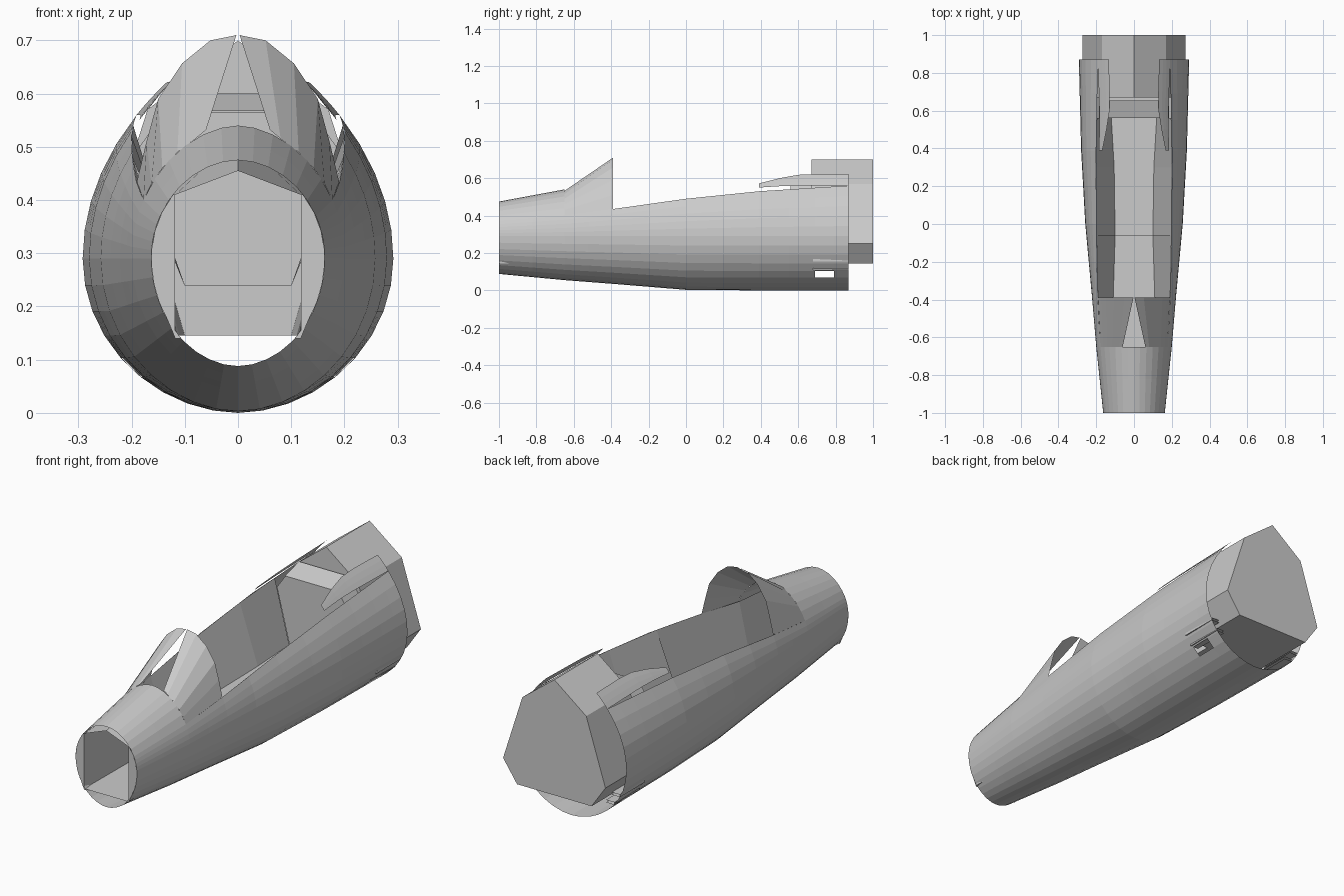
import bpy, bmesh
from math import sin, cos, asin, radians, pi

cube = bpy.data.objects.get("Cube")
if cube:
    bpy.data.objects.remove(cube, do_unlink=True)

grey = bpy.data.materials.new("primer_grey")
grey.use_nodes = True
grey.diffuse_color = (0.6, 0.6, 0.6, 1)
grey.node_tree.nodes["Principled BSDF"].inputs["Base Color"].default_value = (0.6, 0.6, 0.6, 1)

MID = 0.29
# Stations: y, half width, bottom, virtual top, sill height, fullness of the upper half
STATIONS = [(-1, .163, .088, .475, .37, 1.05), (-.65, .2, .055, .54, .4, 1.1),
            (-.39, .222, .035, .62, .435, 1.4), (0, .258, .003, .66, .49, 1.5),
            (.39, .28, 0, .7, .53, 1.6), (.87, .292, 0, .71, .56, 1.6)]


def station(y):
    """Interpolate the fuselage section at y."""
    for a, b in zip(STATIONS, STATIONS[1:]):
        if y <= b[0]:
            t = (y - a[0]) / (b[0] - a[0])
            return [p + (q - p) * t for p, q in zip(a, b)]
    return list(STATIONS[-1])


def skin(y, z):
    """Point on the left skin at y and height z."""
    _, w, low, top, _, e = station(y)
    if z < MID:
        s, e = (MID - z) / (MID - low), 1.05
    else:
        s = (z - MID) / (top - MID)
    return (w * max(0, 1 - min(1, s) ** 2) ** (e / 2), y, z)


def finish(name, bm, mirror=True):
    if mirror:
        geo = bm.verts[:] + bm.edges[:] + bm.faces[:]
        copy = bmesh.ops.duplicate(bm, geom=geo)["geom"]
        verts = [g for g in copy if isinstance(g, bmesh.types.BMVert)]
        for v in verts:
            v.co.x *= -1
        bmesh.ops.reverse_faces(bm, faces=[g for g in copy if isinstance(g, bmesh.types.BMFace)])
        bmesh.ops.remove_doubles(bm, verts=bm.verts, dist=0.0005)
    bmesh.ops.recalc_face_normals(bm, faces=bm.faces)
    mesh = bpy.data.meshes.new(name)
    bm.to_mesh(mesh)
    bm.free()
    mesh.materials.append(grey)
    obj = bpy.data.objects.new(name, mesh)
    bpy.context.collection.objects.link(obj)
    return obj


def loft(name, rings, skip=None):
    """Skin a row of equal-length half sections and mirror the result."""
    bm = bmesh.new()
    rows = [[bm.verts.new(p) for p in ring] for ring in rings]
    for a, b in zip(rows, rows[1:]):
        for i in range(len(a) - 1):
            f = bm.faces.new((a[i], a[i + 1], b[i + 1], b[i]))
            if skip and skip(f.calc_center_median()):
                bm.faces.remove(f)
    return finish(name, bm)


def prism(name, outline, y0, y1):
    """Closed symmetric solid: half outline runs from top to bottom."""
    pts = outline + [(-x, z) for x, z in reversed(outline) if x > 0]
    bm = bmesh.new()
    f = bm.faces.new([bm.verts.new((x, y0, z)) for x, z in pts])
    ext = bmesh.ops.extrude_face_region(bm, geom=[f])["geom"]
    for v in ext:
        if isinstance(v, bmesh.types.BMVert):
            v.co.y = y1
    if not any(abs(g.calc_center_median().y - y0) < 1e-5 for g in bm.faces):
        bm.faces.new([v for v in bm.verts if abs(v.co.y - y0) < 1e-5])
    return finish(name, bm, False)


# Fuselage skin from keel up to the sill, with a slot low on each rear side
def skin_ring(y):
    low, sill = station(y)[2], station(y)[4]
    ring = [skin(y, MID - (MID - low) * cos(radians(10 * i))) for i in range(10)]
    return ring + [skin(y, MID + (sill - MID) * i / 5) for i in range(1, 6)]


ys = [-1, -.82, -.65, -.52, -.39, -.2, 0, .2, .39, .55, .69, .79, .87]
loft("fuselage_skin", [skin_ring(y) for y in ys],
     lambda c: .69 < c.y < .79 and .07 < c.z < .105)

# Upper nose deck ahead of the windscreen
def nose_ring(y):
    _, _, _, top, sill, _ = station(y)
    start = asin((sill - MID) / (top - MID))
    return [skin(y, MID + (top - MID) * sin(start + (pi / 2 - start) * i / 6)) for i in range(7)]


loft("nose_deck", [nose_ring(y) for y in (-1, -.82, -.65)])

# Windscreen hood, open in a triangle at the front
foot = [skin(-.65, z) for z in (.4, .43, .46, .49, .515)] + [(.06, -.65, .532)]
arch = [(x, -.39, z) for x, z in
        ((.19, .435), (.172, .51), (.15, .59), (.105, .657), (.052, .7), (.003, .71))]
loft("windscreen_hood", [foot, arch])

# Side fairings beside the headrest
fairing = [(.39, .55, .572), (.5, .557, .6), (.6, .56, .618), (.69, .56, .622), (.87, .56, .622)]
loft("rear_fairing", [[skin(y, a + (b - a) * i / 3) for i in range(4)] for y, a, b in fairing])

# Front ring plates closing the sides of the nose
edge = [skin(-1, .14 + .27 * i / 8) for i in range(9)]
loft("nose_plate", [edge, [(.118, -1, p[2]) for p in edge]])

# Cockpit tub: inner walls leaning in to the floor
tub = [[(.118, -1, .145), (.118, -1, .41)], [(.114, -.65, .145), (.172, -.65, .4)]]
for y, x, z in ((-.39, .11, .145), (-.06, .1, .145), (-.06, .1, .24), (.3, .105, .24), (.56, .12, .24)):
    sx, _, sz = skin(y, station(y)[4])
    tub.append([(x, y, z), (sx, y, sz)])
loft("cockpit_wall", tub)

# Floor with a raised seat step
loft("cockpit_floor", [[(0, r[0][1], r[0][2]), r[0]] for r in tub])

# Ceiling inside the nose
loft("nose_ceiling", [[(.118, -1, .41), (0, -1, .455)], [(.172, -.65, .4), (0, -.65, .52)]])

# Seat bulkhead and the large rear block
prism("seat_bulkhead", [(.14, .565), (.185, .5), (.118, .24), (.118, .145)], .56, .68)
prism("rear_block", [(0, .7), (.17, .57), (.272, .252), (.198, .145)], .67, 1)

# Sloping headrest deck
loft("headrest_deck", [[(0, .56, .567), (.14, .56, .567)], [(0, .655, .6), (.135, .655, .6)]])

# Small rails around the rear slots
for name, z in (("upper_slot_rail", .155), ("lower_slot_rail", .11)):
    x = skin(.75, z)[0]
    loft(name, [[(x - .04, y, z), (x + .004, y, z), (x + .004, y, z + .012), (x - .04, y, z + .012)]
                for y in (.68, .87)])
